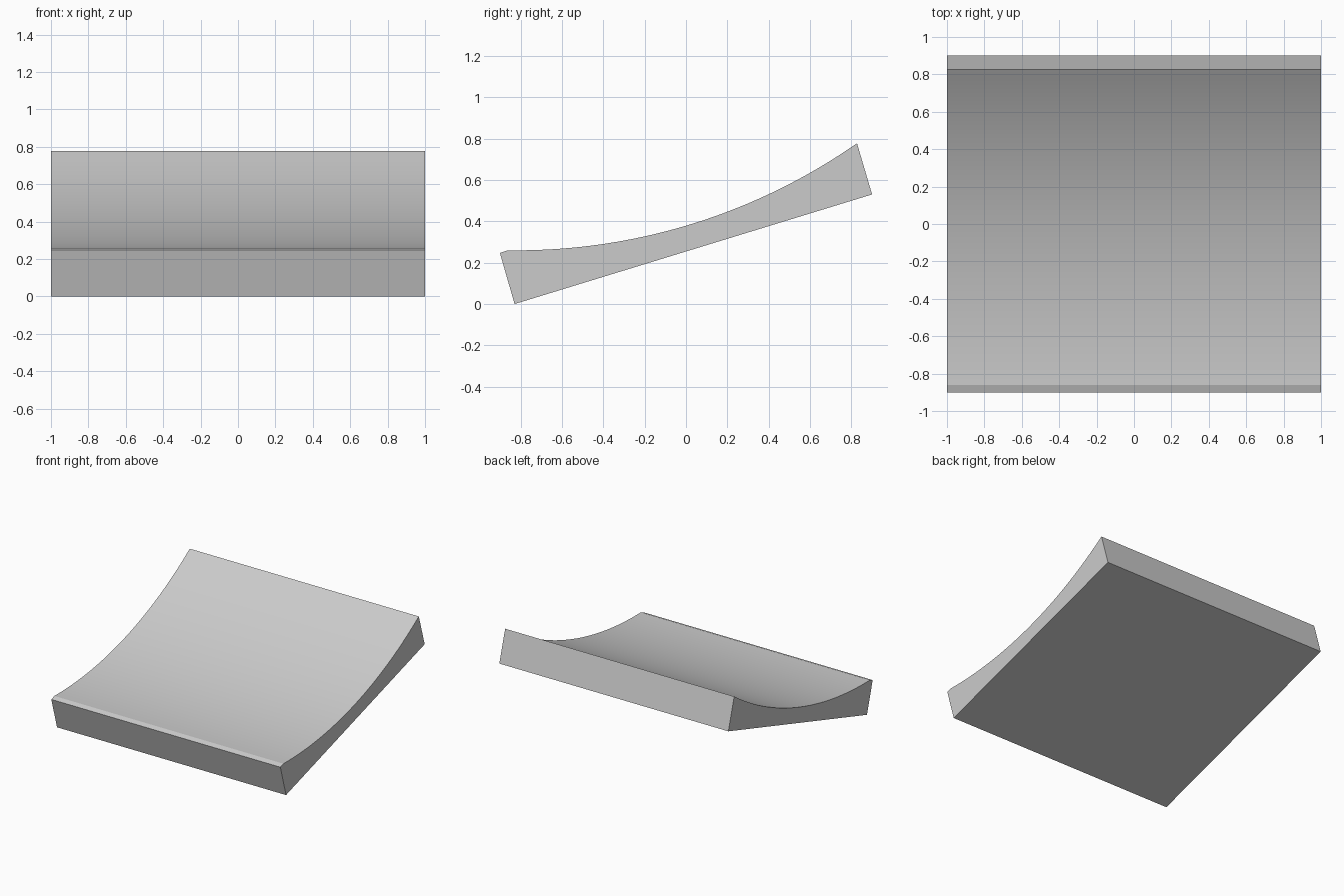
import bpy, bmesh, math
from mathutils import Vector

if "Cube" in bpy.data.objects:
    bpy.data.objects.remove(bpy.data.objects["Cube"])

# Side profile (y, z): tilted slab with a shallow circular scoop in its top
A = Vector((-0.862, 0.26))     # scoop start, just behind the front lip
B = Vector((0.81, 0.766))      # scoop end, just before the rear lip
SAG, STEPS = 0.136, 40

chord = B - A
half = chord.length / 2
d = chord.normalized()
n = Vector((-d.y, d.x))
R = (half**2 + SAG**2) / (2 * SAG)
centre = (A + B) / 2 + n * (R - SAG)
span = math.asin(half / R)
arc = []
for i in range(STEPS + 1):
    a = -span + 2 * span * i / STEPS
    arc.append(centre + d * R * math.sin(a) - n * R * math.cos(a))

profile = [Vector((-0.9, 0.247))] + arc + [
    Vector((0.827, 0.777)), Vector((0.9, 0.53)), Vector((-0.829, 0.0))]

# Extrude the profile across the width
bm = bmesh.new()
face = bm.faces.new([bm.verts.new((-1, p.x, p.y)) for p in profile])
ext = bmesh.ops.extrude_face_region(bm, geom=[face])
bmesh.ops.translate(bm, vec=(2, 0, 0),
                    verts=[g for g in ext["geom"] if isinstance(g, bmesh.types.BMVert)])
bmesh.ops.recalc_face_normals(bm, faces=bm.faces)
mesh = bpy.data.meshes.new("curved_ramp")
bm.to_mesh(mesh)
bm.free()

ramp = bpy.data.objects.new("curved_ramp", mesh)
bpy.context.collection.objects.link(ramp)
bpy.context.view_layer.objects.active = ramp
ramp.select_set(True)
bpy.ops.object.shade_smooth_by_angle(angle=math.radians(5))
